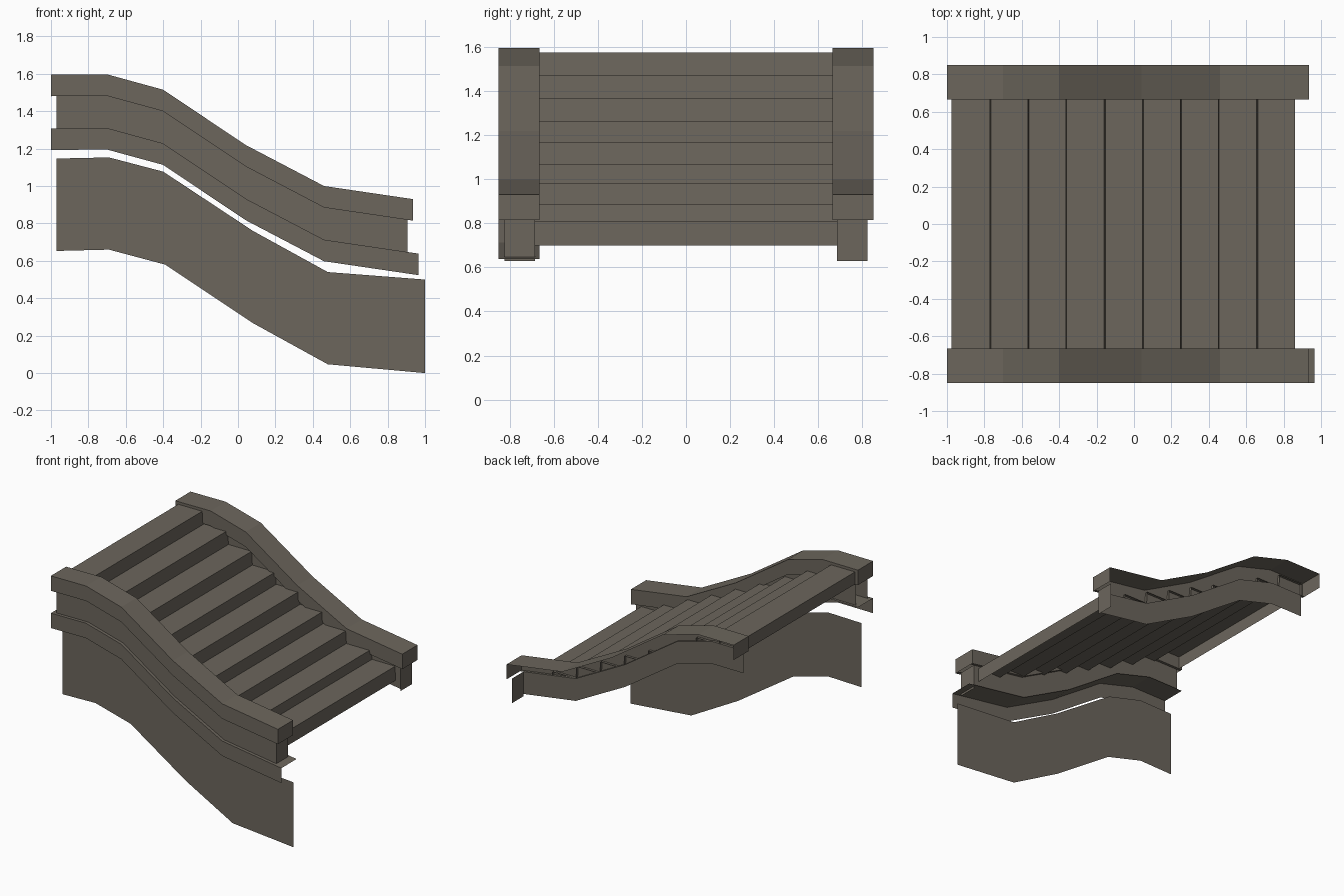
import bpy, bmesh
from mathutils import Vector

if "Cube" in bpy.data.objects:
    bpy.data.objects.remove(bpy.data.objects["Cube"])

stone = bpy.data.materials.new("grey_brown_stone")
stone.diffuse_color = (0.15, 0.133, 0.108, 1)
stone.use_nodes = True
stone.node_tree.nodes["Principled BSDF"].inputs["Base Color"].default_value = stone.diffuse_color

# Side curve of the rail, x and z of the top edge
CURVE = [(-1.0, 1.595), (-0.7, 1.597), (-0.4, 1.515), (0.04, 1.22), (0.46, 1.0), (0.935, 0.93)]


def height(x):
    i = 0
    while i < len(CURVE) - 2 and x > CURVE[i + 1][0]:
        i += 1
    (xa, za), (xb, zb) = CURVE[i], CURVE[i + 1]
    return za + (zb - za) * (x - xa) / (xb - xa)


def path(y, drop, x0, x1):
    """Rail curve lowered by drop, in the plane y, cut to x0..x1."""
    xs = [x0] + [p[0] for p in CURVE if x0 < p[0] < x1 and p[0] < 0.9] + [x1]
    return [(x, y, height(x) - drop) for x in xs]


def strip(bm, a, b, facing):
    """Quads between two point rows, turned towards facing."""
    va = [bm.verts.new(p) for p in a]
    vb = [bm.verts.new(p) for p in b]
    for i in range(len(a) - 1):
        f = bm.faces.new((va[i], va[i + 1], vb[i + 1], vb[i]))
        f.normal_update()
        if f.normal.dot(Vector(facing)) < 0:
            f.normal_flip()


def finish(bm, name):
    bmesh.ops.remove_doubles(bm, verts=bm.verts, dist=0.0005)
    me = bpy.data.meshes.new(name)
    bm.to_mesh(me)
    bm.free()
    me.materials.append(stone)
    ob = bpy.data.objects.new(name, me)
    bpy.context.collection.objects.link(ob)


CAP, WEB, LEDGE = 0.115, 0.287, 0.402   # depths below the top edge
IN, OUT = 0.665, 0.85                   # cap sides
WIN, WOUT = 0.685, 0.825                # web sides

for s, side in ((-1, "front"), (1, "back")):
    # Cap: the back one is open on its outer side
    bm = bmesh.new()
    p = lambda y, d: path(s * y, d, -1.0, 0.935)
    strip(bm, p(IN, 0), p(OUT, 0), (0, 0, 1))
    strip(bm, p(IN, 0), p(IN, CAP), (0, -s, 0))
    strip(bm, p(IN, CAP), p(WIN, CAP), (0, 0, -1))
    if s < 0:
        strip(bm, p(OUT, 0), p(OUT, CAP), (0, s, 0))
        strip(bm, p(OUT, CAP), p(WOUT, CAP), (0, 0, -1))
    for k, d in ((0, -1), (-1, 1)):
        strip(bm, [p(IN, 0)[k], p(OUT, 0)[k]], [p(IN, CAP)[k], p(OUT, CAP)[k]], (d, 0, 0))
    finish(bm, side + "_rail_cap")

    # Web below the cap, with its end face at the foot of the stair
    bm = bmesh.new()
    w = lambda y, d: path(s * y, d, -0.97, 0.905)
    strip(bm, w(WIN, CAP), w(WIN, WEB), (0, -s, 0))
    if s < 0:
        strip(bm, w(WOUT, CAP), w(WOUT, WEB), (0, s, 0))
    strip(bm, [(0.905, s * WIN, 0.82), (0.905, s * WOUT, 0.82)],
          [(0.905, s * WIN, 0.63), (0.905, s * WOUT, 0.63)], (1, 0, 0))
    finish(bm, side + "_rail_web")

# Ledge under the front web: top and outer face
bm = bmesh.new()
q = lambda y, d: path(y, d, -1.0, 0.965)
strip(bm, q(-IN, WEB), q(-OUT, WEB), (0, 0, 1))
strip(bm, q(-OUT, WEB), q(-OUT, LEDGE), (0, -1, 0))
finish(bm, "front_ledge")

# Flat side wall panel under the ledge
top = [(-0.97, 1.147), (-0.69, 1.153), (-0.4, 1.077), (0.08, 0.76), (0.48, 0.54), (1.0, 0.5)]
low = [(-0.97, 0.653), (-0.69, 0.66), (-0.39, 0.58), (0.08, 0.267), (0.48, 0.047), (1.0, 0.0)]
bm = bmesh.new()
strip(bm, [(x, -0.75, z) for x, z in top], [(x, -0.75, z) for x, z in low], (0, -1, 0))
finish(bm, "side_wall")

# Stair: one folded sheet of treads and risers, closed by a back riser
levels = [1.575, 1.474, 1.368, 1.264, 1.17, 1.07, 0.98, 0.885, 0.81, 0.70]
prof = [(-0.975, 1.48)]
for i in range(9):
    x = -0.975 + 0.2039 * i
    prof += [(x + (0.006 if i else 0), levels[i]), (x + 0.2039, levels[i])]
prof.append((0.862, levels[9]))
bm = bmesh.new()
strip(bm, [(x, -WIN, z) for x, z in prof], [(x, WIN, z) for x, z in prof], (0.5, 0, 1))
bm.faces.ensure_lookup_table()
bm.faces[0].normal_update()
if bm.faces[0].normal.x > 0:
    bm.faces[0].normal_flip()
finish(bm, "stair_steps")
